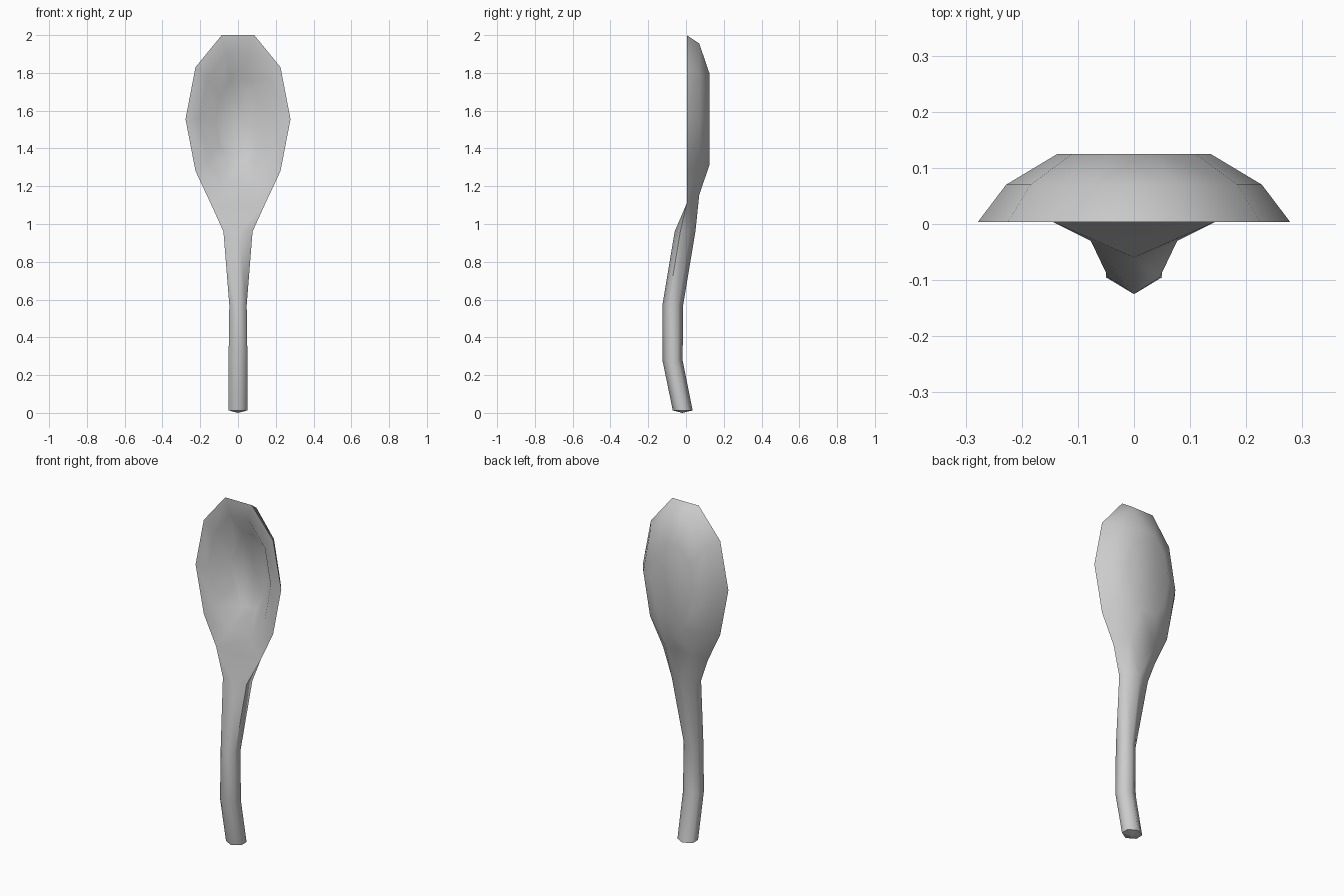
import bpy, bmesh
from math import cos, sin, radians

if "Cube" in bpy.data.objects:
    bpy.data.objects.remove(bpy.data.objects["Cube"], do_unlink=True)

# Single grey material
grey = bpy.data.materials.new("plain_grey")
grey.use_nodes = True
colour = (0.6, 0.6, 0.6, 1)
grey.diffuse_color = colour
grey.node_tree.nodes["Principled BSDF"].inputs["Base Color"].default_value = colour

bm = bmesh.new()
SIDES = 10
NECK = 7  # first of the two lowest corners, where the handle joins


def bowl_ring(sx, sz, y, neck_x):
    """Ten-sided ring around the bowl axis, with its two lowest corners widened."""
    ring = []
    for i in range(SIDES):
        a = radians(36 * i)
        x = 0.278 * sx * cos(a)
        if i in (NECK, NECK + 1):
            x = neck_x if x > 0 else -neck_x
        ring.append(bm.verts.new((x, y, 1.555 + 0.468 * sz * sin(a))))
    return ring


def bridge(a, b, skip=()):
    n = len(a)
    for i in range(n):
        if i not in skip:
            j = (i + 1) % n
            bm.faces.new((a[i], a[j], b[j], b[i]))


def handle_ring(w, front, back, z):
    """Six-sided section: front ridge, two corners per side, back ridge."""
    pts = [(0, front), (w, front + 0.03), (w, back - 0.027),
           (0, back), (-w, back - 0.027), (-w, front + 0.03)]
    return [bm.verts.new((x, y, z)) for x, y in pts]


# Bowl: rim, outer shell, broad sloping lip and hollow
rim = bowl_ring(1, 1, 0.004, 0.145)
outer = bowl_ring(0.82, 0.9, 0.07, 0.085)
base = bowl_ring(0.49, 0.54, 0.125, 0.05)
lip = bowl_ring(0.73, 0.77, 0.014, 0.08)
floor = bowl_ring(0.43, 0.48, 0.105, 0.045)
# The neck corners are numbered right to left: 7 is -x, 8 is +x
bridge(rim, outer, skip=(NECK,))
bridge(outer, base)
bridge(rim, lip)
bridge(lip, floor)
bm.faces.new(base)
bm.faces.new(floor)

# Handle: neck, bend, grip and end
rings = [handle_ring(0.077, -0.06, 0.05, 0.96),
         handle_ring(0.046, -0.125, -0.015, 0.57),
         handle_ring(0.05, -0.125, -0.018, 0.28),
         handle_ring(0.05, -0.07, 0.035, 0.013)]
for a, b in zip(rings, rings[1:]):
    bridge(a, b)

# Neck faces joining handle and bowl
front, right_f, right_b, back, left_b, left_f = rings[0]
rl, rr = rim[NECK], rim[NECK + 1]
ol, orr = outer[NECK], outer[NECK + 1]
for f in [(rl, rr, front), (rr, right_f, front), (rl, front, left_f),
          (rr, orr, right_b, right_f), (rl, left_f, left_b, ol),
          (orr, ol, back), (orr, back, right_b), (ol, left_b, back)]:
    bm.faces.new(f)

# Handle end, slightly pointed
tip = bm.verts.new((0, -0.02, 0))
end = rings[-1]
caps = [bm.faces.new((end[i], end[(i + 1) % 6], tip)) for i in range(6)]

bmesh.ops.recalc_face_normals(bm, faces=bm.faces)
for f in bm.faces:
    f.smooth = f not in caps

# Sharp crease around the rim, continuing down the neck to the bend
crease = [rings[1][1], right_f] + rim[NECK + 1:] + rim[:NECK + 1] + [left_f, rings[1][5]]
for a, b in zip(crease, crease[1:]):
    bm.edges.get((a, b)).smooth = False

mesh = bpy.data.meshes.new("spoon")
bm.to_mesh(mesh)
bm.free()
mesh.materials.append(grey)
spoon = bpy.data.objects.new("spoon", mesh)
bpy.context.collection.objects.link(spoon)
